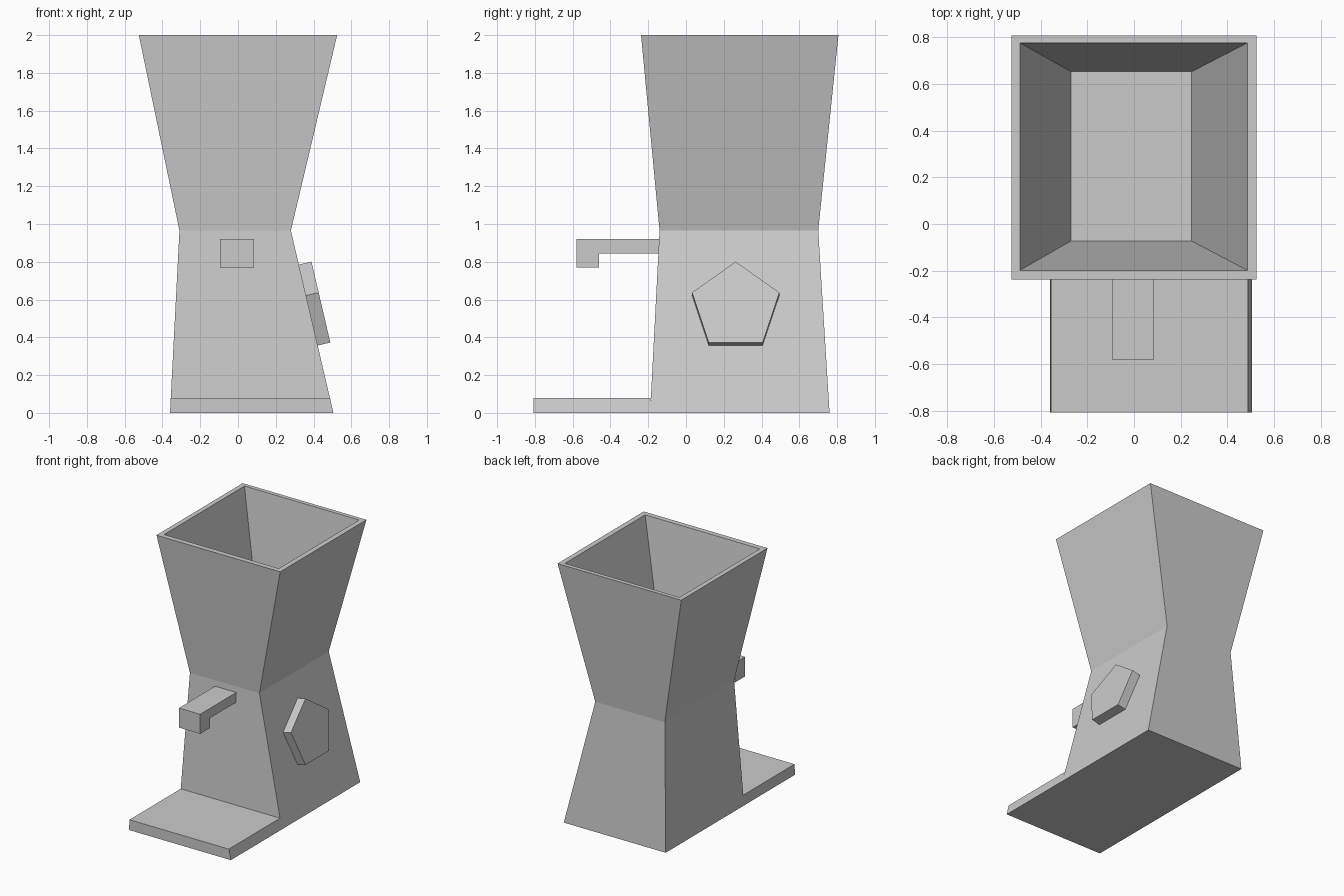
import bpy, bmesh
from math import atan2, pi
from mathutils import Matrix, Vector

old = bpy.data.objects.get("Cube")
if old:
    bpy.data.objects.remove(old, do_unlink=True)

grey = bpy.data.materials.new("plain grey")
grey.use_nodes = True
colour = (0.6, 0.6, 0.6, 1)
grey.diffuse_color = colour
grey.node_tree.nodes["Principled BSDF"].inputs["Base Color"].default_value = colour


def finish(name, bm):
    bmesh.ops.recalc_face_normals(bm, faces=bm.faces)
    mesh = bpy.data.meshes.new(name)
    bm.to_mesh(mesh)
    bm.free()
    mesh.materials.append(grey)
    obj = bpy.data.objects.new(name, mesh)
    bpy.context.collection.objects.link(obj)
    return obj


def loft(name, rings):
    """Join closed rings of points in order and cap both ends."""
    bm = bmesh.new()
    loops = [[bm.verts.new(p) for p in ring] for ring in rings]
    for a, b in zip(loops, loops[1:]):
        for i in range(len(a)):
            j = (i + 1) % len(a)
            bm.faces.new((a[i], a[j], b[j], b[i]))
    bm.faces.new(loops[0])
    bm.faces.new(loops[-1])
    return finish(name, bm)


def rect(x0, x1, y0, y1, z):
    return [(x0, y0, z), (x1, y0, z), (x1, y1, z), (x0, y1, z)]


# Pinched body, folding over the rim into the open hopper
WAIST = 0.965
loft("body_and_hopper", [
    rect(-0.36, 0.505, -0.19, 0.76, 0),
    rect(-0.31, 0.28, -0.14, 0.70, WAIST),
    rect(-0.525, 0.525, -0.238, 0.807, 2),
    rect(-0.488, 0.485, -0.198, 0.775, 2),
    rect(-0.27, 0.247, -0.073, 0.652, WAIST + 0.01),
])

# Front tray, sharing the slope of the body sides
loft("front_tray", [
    rect(-0.36, 0.505, -0.807, -0.19, 0),
    rect(-0.356, 0.487, -0.807, -0.186, 0.08),
])

# Spout with a downturned tip, a side profile swept across x
profile = [(-0.12, 0.92), (-0.58, 0.92), (-0.58, 0.77),
           (-0.46, 0.77), (-0.46, 0.845), (-0.12, 0.845)]
loft("spout", [[(x, y, z) for y, z in profile] for x in (-0.095, 0.085)])

# Five-sided knob lying flat on the sloping left side
thickness = 0.07
normal = Vector((WAIST, 0, 0.225)).normalized()
place = (Matrix.Translation(Vector((0.376, 0.263, 0.548)) + normal * thickness / 2)
         @ Matrix.Rotation(atan2(normal.x, normal.z), 4, "Y")
         @ Matrix.Rotation(pi / 2, 4, "Z"))
bm = bmesh.new()
bmesh.ops.create_cone(bm, cap_ends=True, segments=5, radius1=0.243,
                      radius2=0.243, depth=thickness, matrix=place)
finish("side_knob", bm)
